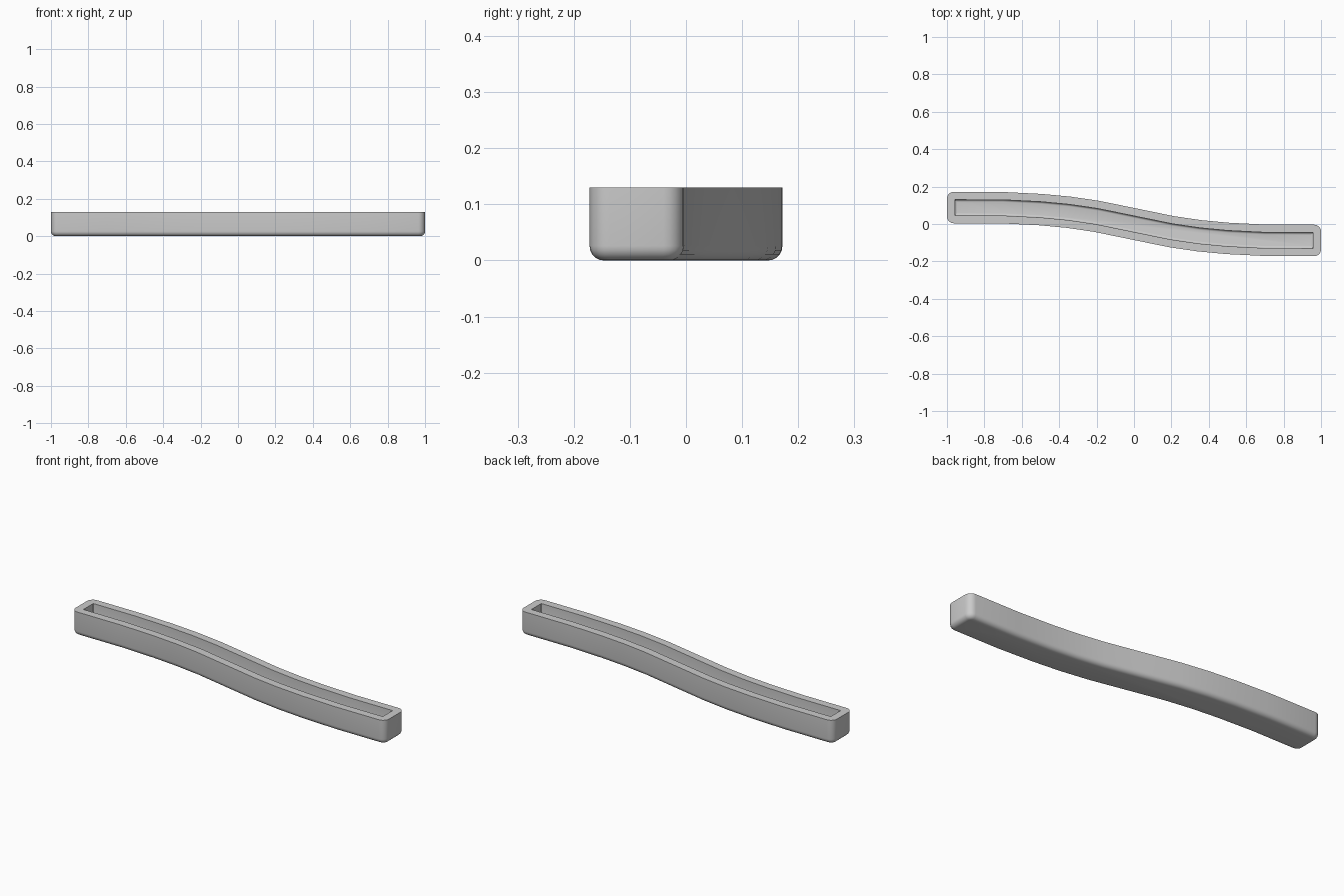
import bpy, bmesh, math

if "Cube" in bpy.data.objects:
    bpy.data.objects.remove(bpy.data.objects["Cube"])

HALF_LEN, HALF_WID, HEIGHT, WALL = 1.0, 0.084, 0.13, 0.042
FLOOR, ROUND = 0.04, 0.026

# Half of the S-shaped centre line; the other half is its point reflection
HALF_PATH = [(0, 0), (0.2, -0.041), (0.35, -0.063), (0.5, -0.077), (0.7, -0.087), (1, -0.088)]
PATH = [(-x, -y) for x, y in reversed(HALF_PATH[1:])] + HALF_PATH
KNOTS = [x for x, y in PATH[1:-1]]


def centre(x):
    """Height of the centre line in y at x."""
    for (xa, ya), (xb, yb) in zip(PATH, PATH[1:]):
        if x <= xb:
            break
    return ya + (yb - ya) * (x - xa) / (xb - xa)


def bend(x, v):
    """Place a point at distance v to the side of the centre line."""
    d = 0.03
    if abs(x) > 0.75:
        return x, centre(x) + v
    slope = (centre(x + d) - centre(x - d)) / (2 * d)
    n = math.hypot(1, slope)
    return x - v * slope / n, centre(x) + v / n


def outline(inset, radius, steps=5):
    """Bent rounded rectangle, counter-clockwise from the front edge."""
    a, b = HALF_LEN - inset - radius, HALF_WID - inset - radius
    pts = [(x, -b - radius) for x in KNOTS]

    def corner(cx, cy, start):
        for i in range(steps + 1):
            t = math.radians(start + 90 * i / steps)
            pts.append((cx + radius * math.cos(t), cy + radius * math.sin(t)))

    corner(a, -b, -90)
    corner(a, b, 0)
    pts.extend((x, b + radius) for x in reversed(KNOTS))
    corner(-a, b, 90)
    corner(-a, -b, 180)
    return [bend(x, v) for x, v in pts]


# Profile of the trough wall: inset, height, corner radius
profile = []
for i in range(6):
    t = math.radians(90 * i / 5)
    inset = ROUND * (1 - math.sin(t))
    profile.append((inset, ROUND * (1 - math.cos(t)), 0.036 - inset))
profile += [(0, HEIGHT, 0.036), (WALL, HEIGHT, 0.002)]
for i in range(5):
    t = math.radians(90 * i / 4)
    profile.append((WALL + 0.012 * (1 - math.cos(t)),
                    FLOOR + 0.012 * (1 - math.sin(t)), 0.002))

bm = bmesh.new()
rings = [[bm.verts.new((x, y, z)) for x, y in outline(inset, r)]
         for inset, z, r in profile]
for low, high in zip(rings, rings[1:]):
    for i in range(len(low)):
        j = (i + 1) % len(low)
        bm.faces.new((low[i], low[j], high[j], high[i]))

# Underside and inner floor
bm.faces.new(list(reversed(rings[0])))
bm.faces.new(rings[-1])
bmesh.ops.recalc_face_normals(bm, faces=bm.faces)
mesh = bpy.data.meshes.new("curved_trough")
bm.to_mesh(mesh)
bm.free()

trough = bpy.data.objects.new("curved_trough", mesh)
bpy.context.collection.objects.link(trough)

grey = bpy.data.materials.new("plain_grey")
grey.use_nodes = True
colour = (0.6, 0.6, 0.6, 1)
grey.diffuse_color = colour
grey.node_tree.nodes["Principled BSDF"].inputs["Base Color"].default_value = colour
mesh.materials.append(grey)

bpy.ops.object.select_all(action="DESELECT")
trough.select_set(True)
bpy.context.view_layer.objects.active = trough
bpy.ops.object.shade_smooth_by_angle(angle=math.radians(35))
